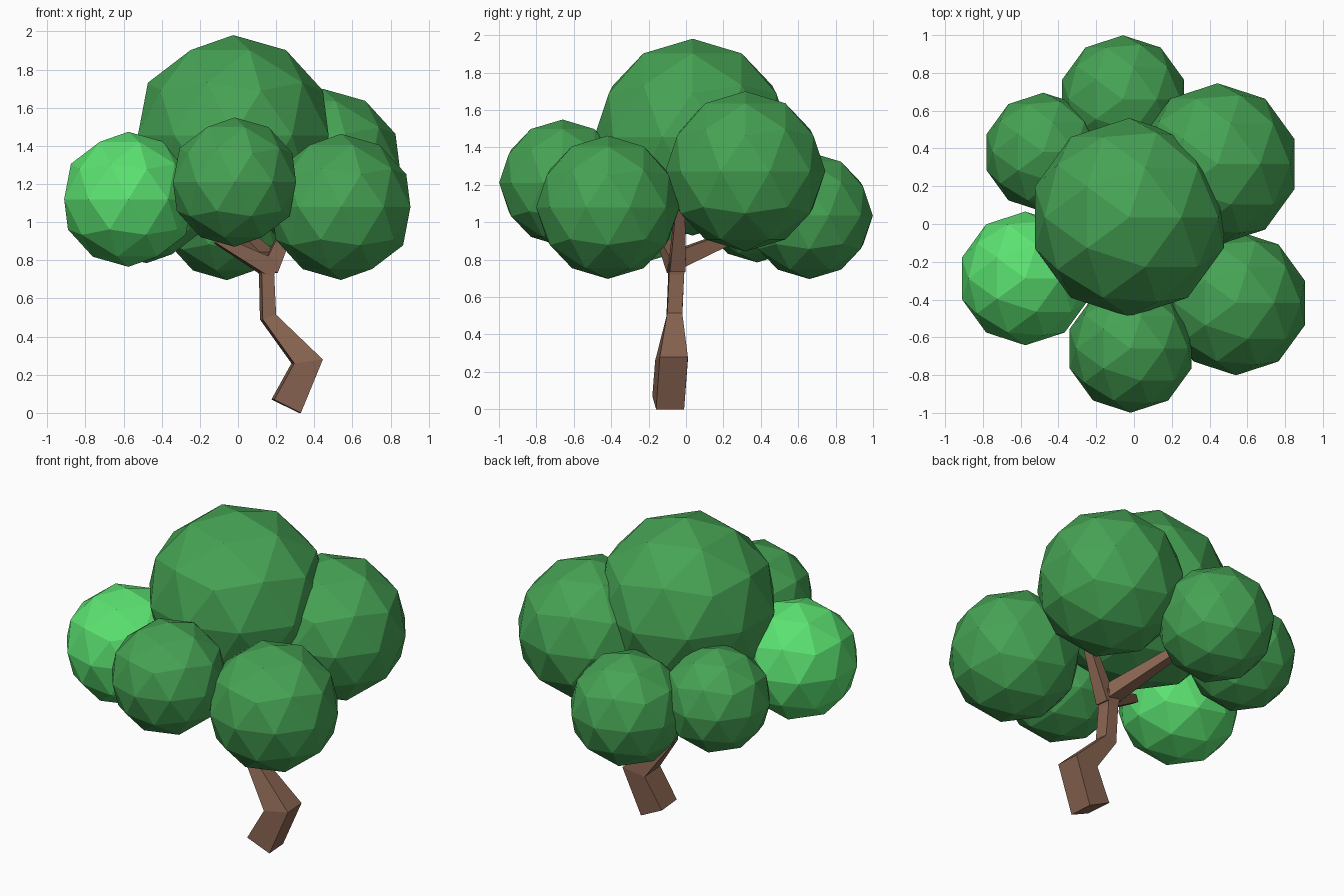
import bpy, bmesh
from mathutils import Vector

if "Cube" in bpy.data.objects:
    bpy.data.objects.remove(bpy.data.objects["Cube"])


def material(name, rgb):
    m = bpy.data.materials.new(name)
    m.diffuse_color = (*rgb, 1)
    m.use_nodes = True
    m.node_tree.nodes["Principled BSDF"].inputs["Base Color"].default_value = m.diffuse_color
    return m


leaf_green = material("leaf_green", (0.061, 0.365, 0.088))
bright_green = material("bright_green", (0.105, 0.76, 0.165))
bark_brown = material("bark_brown", (0.25, 0.128, 0.083))


def add_object(name, bm, mat):
    bmesh.ops.recalc_face_normals(bm, faces=bm.faces)
    mesh = bpy.data.meshes.new(name)
    bm.to_mesh(mesh)
    bm.free()
    mesh.materials.append(mat)
    bpy.context.collection.objects.link(bpy.data.objects.new(name, mesh))


def skin_rings(name, rings):
    """Closed square tube through a list of four-point rings."""
    bm = bmesh.new()
    loops = [[bm.verts.new(p) for p in ring] for ring in rings]
    for a, b in zip(loops, loops[1:]):
        for i in range(4):
            j = (i + 1) % 4
            bm.faces.new((a[i], a[j], b[j], b[i]))
    bm.faces.new(loops[0])
    bm.faces.new(loops[-1])
    add_object(name, bm, bark_brown)


def clump(name, centre, radius, mat=leaf_green):
    bm = bmesh.new()
    bmesh.ops.create_icosphere(bm, subdivisions=2, radius=radius)
    bmesh.ops.translate(bm, verts=bm.verts, vec=centre)
    add_object(name, bm, mat)


# Leaf clumps
clump("crown_top", (-0.025, 0.035, 1.455), 0.526)
clump("crown_front", (-0.018, -0.66, 1.21), 0.339)
clump("crown_left", (-0.575, -0.288, 1.12), 0.354, bright_green)
clump("crown_front_right", (0.54, -0.418, 1.08), 0.383)
clump("crown_back_right", (0.443, 0.317, 1.272), 0.428)
clump("crown_back", (-0.058, 0.66, 1.035), 0.339)
clump("crown_back_left", (-0.48, 0.38, 1.10), 0.315)

# Crooked trunk: left x, left z, right x, right z, front left y, front right y, back y
trunk = [
    (0.175, 0.07, 0.33, 0.00, -0.18, -0.16, -0.01),
    (0.280, 0.26, 0.445, 0.28, -0.165, -0.14, 0.01),
    (0.115, 0.49, 0.20, 0.515, -0.105, -0.10, -0.02),
    (0.110, 0.72, 0.19, 0.72, -0.095, -0.09, -0.01),
    (0.095, 0.81, 0.205, 0.81, -0.10, -0.09, 0.00),
]
skin_rings("trunk", [
    [(xl + 0.015, fl, zl), (xr, fr, zr), (xr - 0.01, back, zr), (xl, back, zl)]
    for xl, zl, xr, zr, fl, fr, back in trunk])


# Tapered square branches from the fork
def branch(name, start, end, w0, w1):
    start, end = Vector(start), Vector(end)
    along = (end - start).normalized()
    side = along.cross(Vector((0, 0, 1))).normalized()
    up = side.cross(along)
    skin_rings(name, [
        [p + side * (a * w) + up * (b * w)
         for a, b in ((-0.5, -0.5), (0.5, -0.5), (0.5, 0.5), (-0.5, 0.5))]
        for p, w in ((start, w0), (end, w1))])


branch("branch_right", (0.165, -0.048, 0.75), (0.33, -0.03, 1.12), 0.085, 0.045)
branch("branch_back", (0.15, -0.05, 0.80), (-0.02, 0.38, 0.98), 0.095, 0.05)
branch("branch_left", (0.15, -0.05, 0.77), (-0.11, -0.13, 0.91), 0.095, 0.045)
